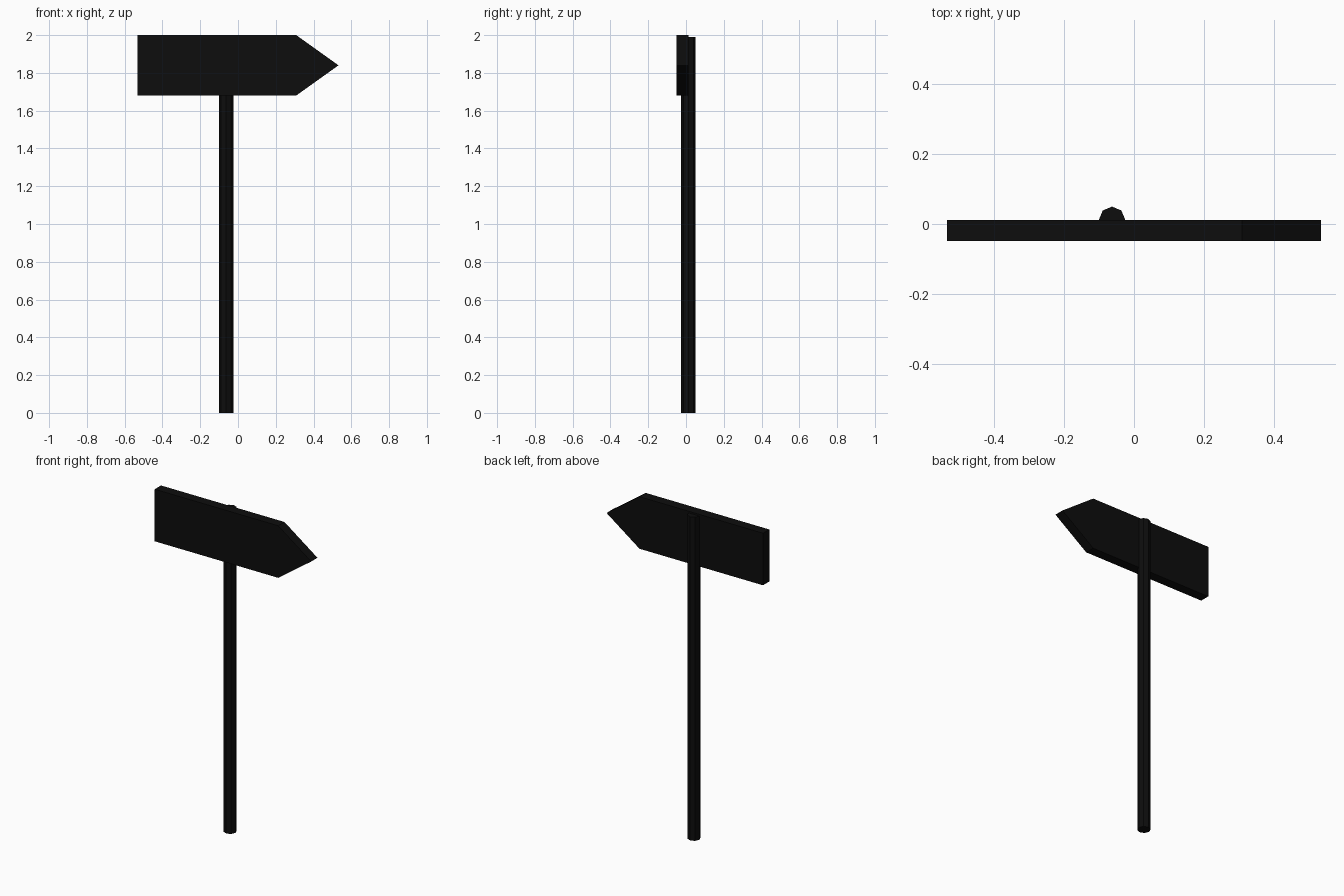
import bpy, bmesh
from mathutils import Matrix

if "Cube" in bpy.data.objects:
    bpy.data.objects.remove(bpy.data.objects["Cube"])

black = bpy.data.materials.new("near black")
black.diffuse_color = (0.004, 0.004, 0.004, 1)
black.use_nodes = True
black.node_tree.nodes["Principled BSDF"].inputs["Base Color"].default_value = black.diffuse_color


def add_object(name, bm):
    bmesh.ops.recalc_face_normals(bm, faces=bm.faces)
    mesh = bpy.data.meshes.new(name)
    bm.to_mesh(mesh)
    bm.free()
    mesh.materials.append(black)
    obj = bpy.data.objects.new(name, mesh)
    bpy.context.collection.objects.link(obj)
    return obj


# Eight-sided post with corners on the x and y axes
POST_R, POST_H = 0.0375, 1.99
bm = bmesh.new()
bmesh.ops.create_cone(bm, cap_ends=True, segments=8, radius1=POST_R, radius2=POST_R,
                      depth=POST_H, matrix=Matrix.Translation((-0.0625, 0.012, POST_H / 2)))
add_object("post", bm)

# Arrow-shaped board, extruded from its front outline
outline = [(-0.532, 1.68), (0.308, 1.68), (0.532, 1.84), (0.308, 2.0), (-0.532, 2.0)]
bm = bmesh.new()
face = bm.faces.new([bm.verts.new((x, -0.049, z)) for x, z in outline])
ext = bmesh.ops.extrude_face_region(bm, geom=[face], use_keep_orig=True)
bmesh.ops.translate(bm, vec=(0, 0.061, 0),
                    verts=[g for g in ext["geom"] if isinstance(g, bmesh.types.BMVert)])
add_object("arrow_board", bm)
